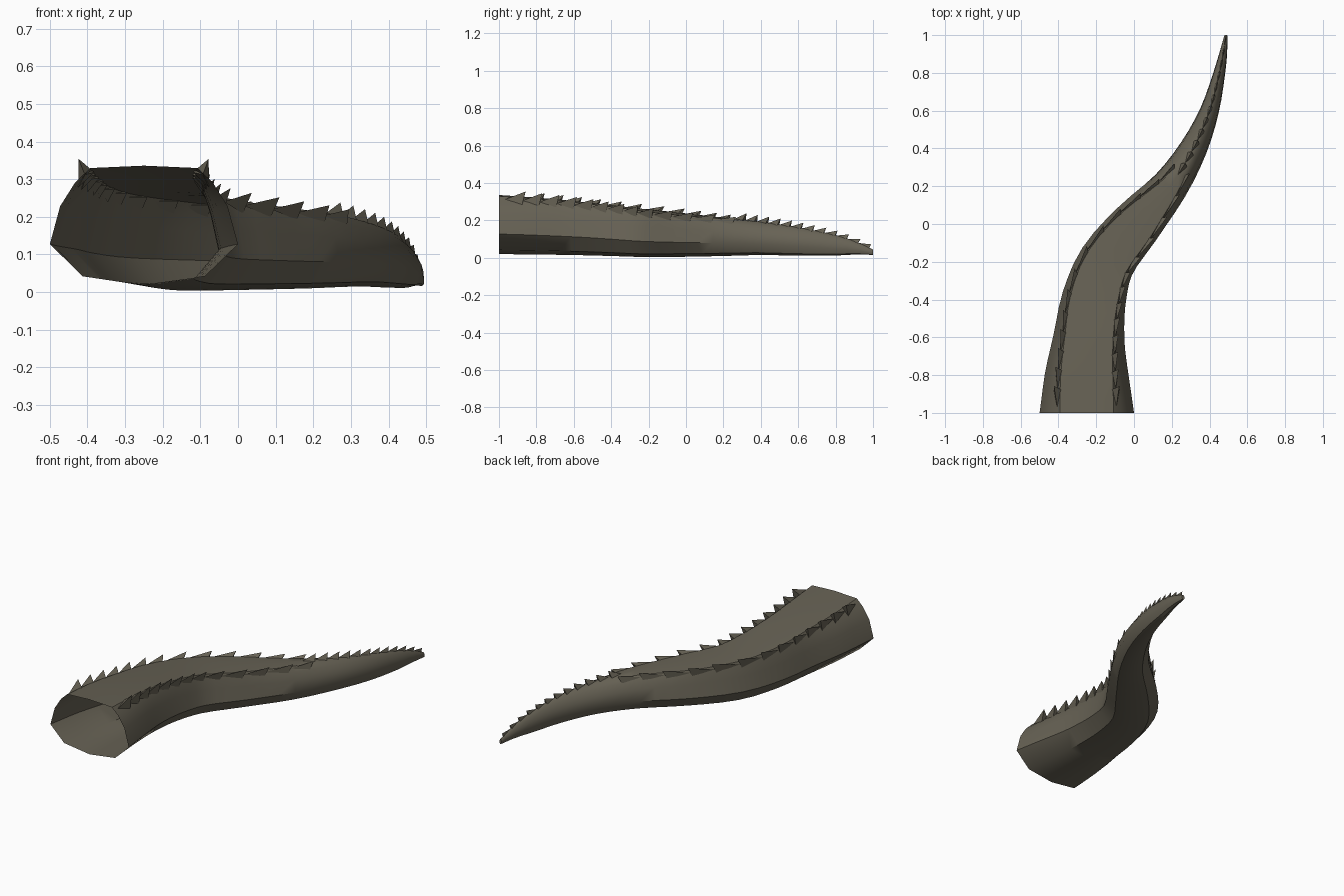
import bpy, bmesh
from mathutils import Vector

if "Cube" in bpy.data.objects:
    bpy.data.objects.remove(bpy.data.objects["Cube"])

hide = bpy.data.materials.new("dark olive hide")
hide.diffuse_color = (0.135, 0.122, 0.09, 1)
hide.use_nodes = True
hide.node_tree.nodes["Principled BSDF"].inputs["Base Color"].default_value = hide.diffuse_color

# Stations: y, centre x, half width, bottom z, top z, flat-back fraction
STATIONS = [
    (-1.0, -.25, .25, .02, .336, .57),
    (-.8, -.25, .222, .018, .322, .62),
    (-.6, -.238, .188, .015, .304, .68),
    (-.4, -.212, .170, .010, .282, .74),
    (-.2, -.143, .150, .004, .258, .76),
    (0.0, .015, .133, .006, .235, .74),
    (.2, .19, .098, .010, .215, .52),
    (.4, .315, .073, .015, .193, .22),
    (.6, .40, .050, .012, .163, .16),
    (.8, .452, .031, .012, .122, .16),
    (.9, .472, .021, .018, .090, .16),
    (1.0, .487, .008, .016, .045, .2),
]


def station(y):
    """Smooth (Hermite) interpolation of the station table at y."""
    y = max(-1.0, min(1.0, y))
    n = len(STATIONS)
    i = max(k for k in range(n - 1) if STATIONS[k][0] <= y)
    a, b = STATIONS[i], STATIONS[i + 1]
    p, q = STATIONS[max(i - 1, 0)], STATIONS[min(i + 2, n - 1)]
    h = b[0] - a[0]
    t = (y - a[0]) / h
    out = []
    for k in range(1, 6):
        m0 = (b[k] - p[k]) / (b[0] - p[0]) * h
        m1 = (q[k] - a[k]) / (q[0] - a[0]) * h
        out.append((2*t**3 - 3*t**2 + 1) * a[k] + (t**3 - 2*t**2 + t) * m0
                   + (3*t**2 - 2*t**3) * b[k] + (t**3 - t**2) * m1)
    return out


def at(y, u, v):
    """Point on the tail: u across (-1..1), v up (0..1)."""
    x, w, z0, z1, f = station(y)
    lo, hi = max(y - .02, -1), min(y + .02, 1)
    d = (station(hi)[0] - station(lo)[0]) / (hi - lo)
    side = Vector((1, -d, 0)).normalized()
    return Vector((x, y, z0 + (z1 - z0) * v)) + side * (u * w)


def finish(bm, name, smooth):
    bmesh.ops.recalc_face_normals(bm, faces=bm.faces)
    me = bpy.data.meshes.new(name)
    bm.to_mesh(me)
    bm.free()
    me.materials.append(hide)
    ob = bpy.data.objects.new(name, me)
    bpy.context.collection.objects.link(ob)
    if smooth:
        bpy.ops.object.select_all(action='DESELECT')
        ob.select_set(True)
        bpy.context.view_layer.objects.active = ob
        bpy.ops.object.shade_smooth_by_angle(angle=0.7)
    return ob


# Tail body: lofted twelve-sided skin, open at the root, closed at the tip
bm = bmesh.new()
rings = []
COUNT = 30
for i in range(COUNT + 1):
    y = -1 + 2 * i / COUNT
    f = station(y)[4]
    half = [(.65, .07), (1, .34), (.89, .66), ((f + .89) / 2, .86), (f, .98)]
    loop = [(0, 0)] + half + [(0, 1)] + [(-u, v) for u, v in reversed(half)]
    rings.append([bm.verts.new(at(y, u, v)) for u, v in loop])
for a, b in zip(rings, rings[1:]):
    for k in range(12):
        j = (k + 1) % 12
        bm.faces.new((a[k], a[j], b[j], b[k]))
bm.faces.new(rings[-1])
finish(bm, "tail_body", True)


def spike(bm, start, inner, outer, tip):
    s, i, o, t = [bm.verts.new(p) for p in (start, inner, outer, tip)]
    for tri in ((s, i, t), (i, o, t), (o, s, t), (s, o, i)):
        bm.faces.new(tri)


# Paired spike rows along both edges of the back, swept toward the tip
for name, sign in (("left_spikes", -1), ("right_spikes", 1)):
    bm = bmesh.new()
    n = 13
    for i in range(n):
        y = -.97 + i * .096
        e = y + .092
        f0, f1 = station(y)[4], station(e)[4]
        k = 1 - .5 * i / n
        start = at(y, sign * (f0 + .06), .93)
        inner = at(e, sign * (f1 - .04), .97)
        outer = at(e, sign * (f1 + .89) / 2, .84)
        tip = at(e + .02, sign * (f1 + .15), .98) + Vector((0, 0, .034 * k))
        spike(bm, start, inner, outer, tip)
    finish(bm, name, False)

# Single crest of spikes down the middle of the tail end
bm = bmesh.new()
n = 12
for i in range(n):
    y = .25 + i * .061
    e = y + .058
    k = 1 - .4 * i / n
    tip = at(min(e + .015, .99), 0, 1) + Vector((0, 0, .036 * k))
    spike(bm, at(y, 0, .97), at(e, -.28, .93), at(e, .28, .93), tip)
finish(bm, "centre_spikes", False)
